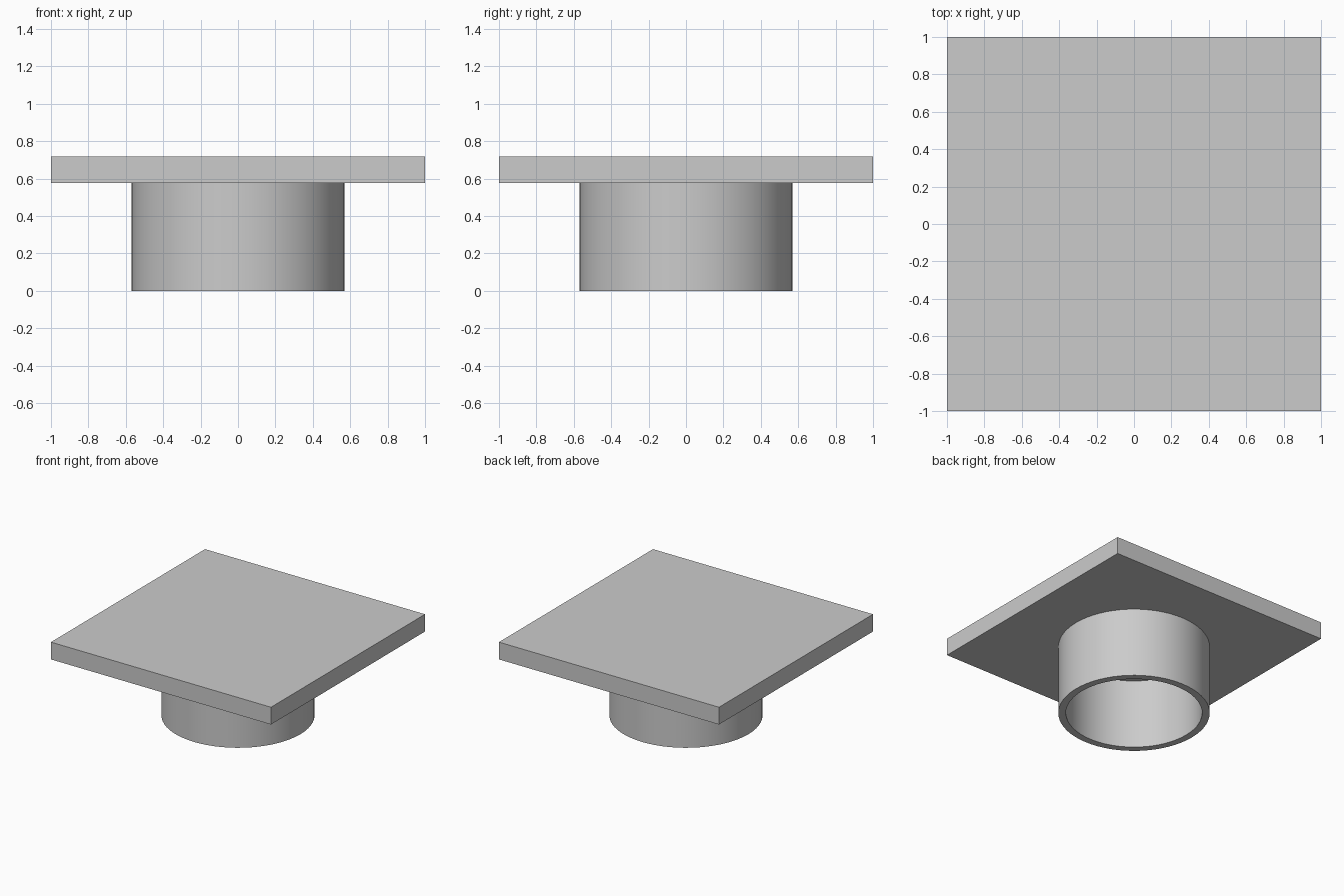
import bpy
import bmesh
import math

cube = bpy.data.objects.get("Cube")
if cube:
    bpy.data.objects.remove(cube, do_unlink=True)

UNDERSIDE, TOP = 0.575, 0.717
OUTER, INNER, SIDES = 0.57, 0.513, 64

grey = bpy.data.materials.new("light_grey")
grey.use_nodes = True
grey.diffuse_color = (0.6, 0.6, 0.6, 1)
grey.node_tree.nodes["Principled BSDF"].inputs["Base Color"].default_value = grey.diffuse_color

# Square top plate
bpy.ops.mesh.primitive_cube_add(size=1, location=(0, 0, (UNDERSIDE + TOP) / 2))
plate = bpy.context.object
plate.name = "top_plate"
plate.scale = (2, 2, TOP - UNDERSIDE)
bpy.ops.object.transform_apply(location=False, rotation=False, scale=True)
plate.data.materials.append(grey)

# Hollow round collar: wall section spun around the z axis
bm = bmesh.new()
section = [(INNER, UNDERSIDE), (INNER, 0), (OUTER, 0), (OUTER, UNDERSIDE)]
verts = [bm.verts.new((r, 0, z)) for r, z in section]
edges = [bm.edges.new(pair) for pair in zip(verts, verts[1:])]
bmesh.ops.spin(bm, geom=verts + edges, cent=(0, 0, 0), axis=(0, 0, 1),
               angle=math.tau, steps=SIDES, use_merge=True)
bmesh.ops.remove_doubles(bm, verts=bm.verts, dist=0.0001)
# Face the outer wall outwards, the inner wall inwards and the rim down
bm.normal_update()
for face in bm.faces:
    mid = face.calc_center_median()
    if abs(face.normal.z) > 0.5:
        wrong = face.normal.z > 0
    else:
        outward = face.normal.x * mid.x + face.normal.y * mid.y > 0
        wrong = outward != (mid.xy.length > (INNER + OUTER) / 2)
    if wrong:
        face.normal_flip()
mesh = bpy.data.meshes.new("round_collar")
bm.to_mesh(mesh)
bm.free()
collar = bpy.data.objects.new("round_collar", mesh)
bpy.context.collection.objects.link(collar)
mesh.materials.append(grey)
bpy.ops.object.select_all(action="DESELECT")
collar.select_set(True)
bpy.context.view_layer.objects.active = collar
bpy.ops.object.shade_smooth_by_angle(angle=math.radians(30))
